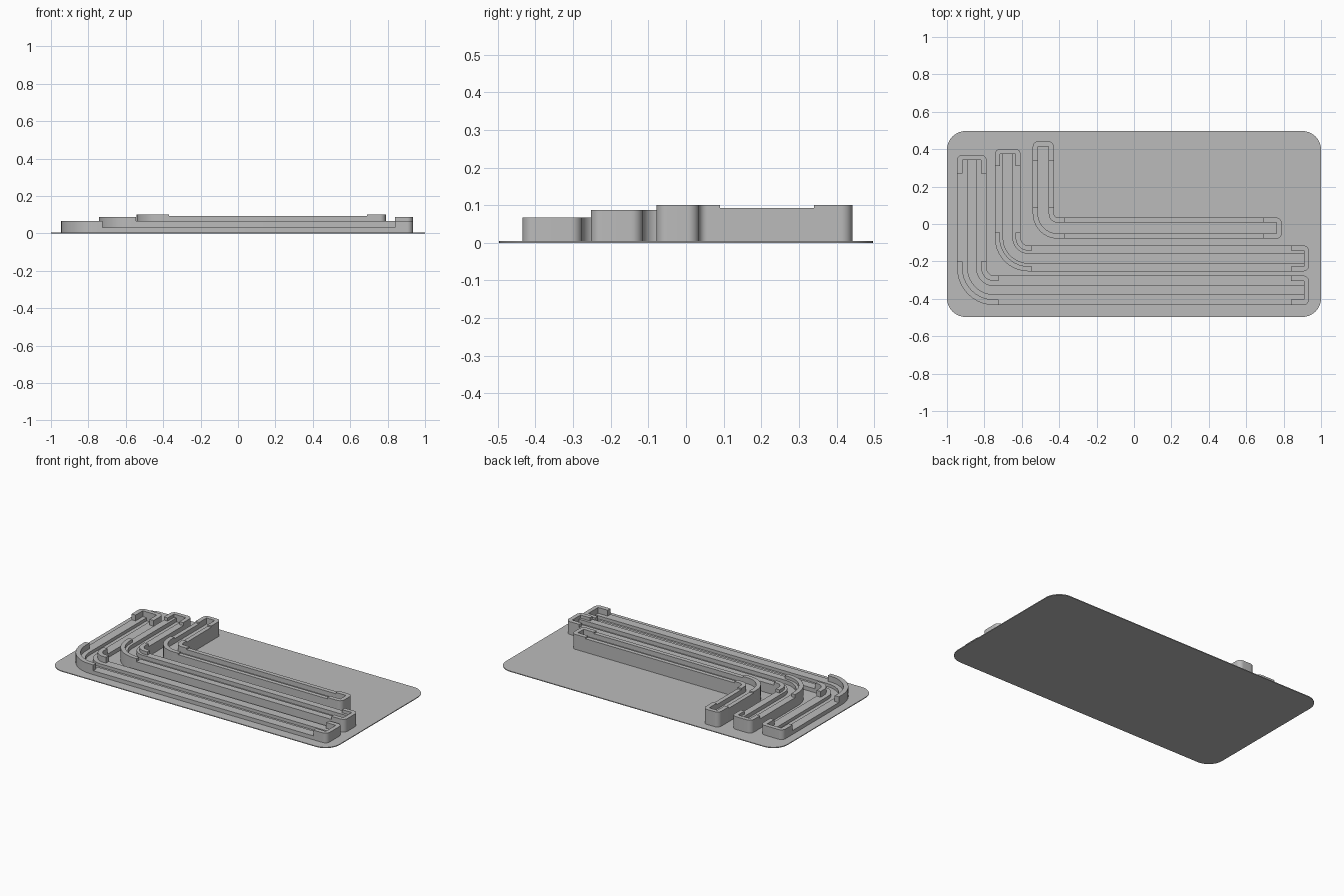
import bpy, bmesh, math
from mathutils import Vector

if "Cube" in bpy.data.objects:
    bpy.data.objects.remove(bpy.data.objects["Cube"])

grey = bpy.data.materials.new("plain grey")
grey.diffuse_color = (0.5, 0.5, 0.5, 1)
grey.use_nodes = True
grey.node_tree.nodes["Principled BSDF"].inputs["Base Color"].default_value = grey.diffuse_color
PLATE = 0.005


def fillet(corners, steps=10):
    """Closed outline from (x, y, radius) corners."""
    out = []
    n = len(corners)
    for i, (x, y, r) in enumerate(corners):
        p = Vector((x, y))
        if r <= 0:
            out.append(p)
            continue
        a = (Vector(corners[i - 1][:2]) - p).normalized()
        b = (Vector(corners[(i + 1) % n][:2]) - p).normalized()
        c = p + (a + b) * r          # all corners are square
        for k in range(steps + 1):
            t = k / steps * math.pi / 2
            out.append(c - b * r * math.cos(t) - a * r * math.sin(t))
    return out


def solid(name, outlines, z0, z1):
    """Extrude outlines (the later ones are holes) from z0 to z1."""
    cu = bpy.data.curves.new(name, 'CURVE')
    cu.dimensions = '2D'
    cu.fill_mode = 'BOTH'
    cu.extrude = (z1 - z0) / 2
    for pts in outlines:
        sp = cu.splines.new('POLY')
        sp.points.add(len(pts) - 1)
        for v, p in zip(sp.points, pts):
            v.co = (p.x, p.y, 0, 1)
        sp.use_cyclic_u = True
    ob = bpy.data.objects.new(name, cu)
    bpy.context.collection.objects.link(ob)
    bpy.ops.object.select_all(action='DESELECT')
    ob.select_set(True)
    bpy.context.view_layer.objects.active = ob
    bpy.ops.object.convert(target='MESH')
    ob = bpy.context.object
    bm = bmesh.new()
    bm.from_mesh(ob.data)
    bmesh.ops.remove_doubles(bm, verts=bm.verts, dist=1e-5)
    bmesh.ops.translate(bm, verts=bm.verts, vec=(0, 0, (z0 + z1) / 2))
    bmesh.ops.recalc_face_normals(bm, faces=bm.faces)
    bm.to_mesh(ob.data)
    bm.free()
    ob.data.materials.clear()
    ob.data.materials.append(grey)
    bpy.ops.object.shade_smooth_by_angle(angle=math.radians(30))


def channel(name, cx, cy, top, right, half, lip, groove, bend,
            low, high, floor, top_step, right_step, corner_y, corner_x):
    """L-shaped grooved rail with raised lips at both ends and the bend."""
    wall = 0.027
    er = 0.03

    def ell(d, t, r, end):
        return fillet([(cx - d, t, end), (cx - d, cy - d, bend + d),
                       (r, cy - d, end), (r, cy + d, end),
                       (cx + d, cy + d, bend - d), (cx + d, t, end)])

    # rail body and groove floor
    slot = ell(groove, top - wall, right - wall, 0)
    solid(name + "_rail", [ell(half, top, right, er), slot], PLATE, low)
    solid(name + "_groove_floor", [slot], PLATE, floor)

    # raised lip at the back end
    solid(name + "_back_lip", [fillet([
        (cx - half, top_step, 0), (cx - half, top, er), (cx + half, top, er),
        (cx + half, top_step, 0), (cx + lip, top_step, 0), (cx + lip, top - wall, 0),
        (cx - lip, top - wall, 0), (cx - lip, top_step, 0)])], low, high)

    # raised lip at the right end
    solid(name + "_right_lip", [fillet([
        (right_step, cy - half, 0), (right, cy - half, er), (right, cy + half, er),
        (right_step, cy + half, 0), (right_step, cy + lip, 0), (right - wall, cy + lip, 0),
        (right - wall, cy - lip, 0), (right_step, cy - lip, 0)])], low, high)

    # raised lips on both sides of the bend
    for side, label in ((-1, "outer"), (1, "inner")):
        a, b = side * half, side * lip
        solid(f"{name}_{label}_bend_lip", [fillet([
            (cx + a, corner_y, 0), (cx + a, cy + a, bend - a), (corner_x, cy + a, 0),
            (corner_x, cy + b, 0), (cx + b, cy + b, bend - b), (cx + b, corner_y, 0)])],
            low, high)


# base plate
solid("base_plate", [fillet([(-1, -0.497, 0.1), (1, -0.497, 0.1),
                             (1, 0.497, 0.1), (-1, 0.497, 0.1)])], 0, PLATE)

channel("front", -0.867, -0.355, 0.37, 0.935, 0.079, 0.05, 0.0225, 0.12,
        0.03, 0.067, 0.01, 0.27, 0.84, -0.2, -0.725)
channel("middle", -0.675, -0.184, 0.402, 0.935, 0.069, 0.042, 0.025, 0.11,
        0.067, 0.087, 0.042, 0.31, 0.84, -0.045, -0.545)
channel("back", -0.485, -0.022, 0.442, 0.79, 0.0565, 0.029, 0.029, 0.078,
        0.092, 0.101, 0.062, 0.34, 0.69, 0.09, -0.37)
